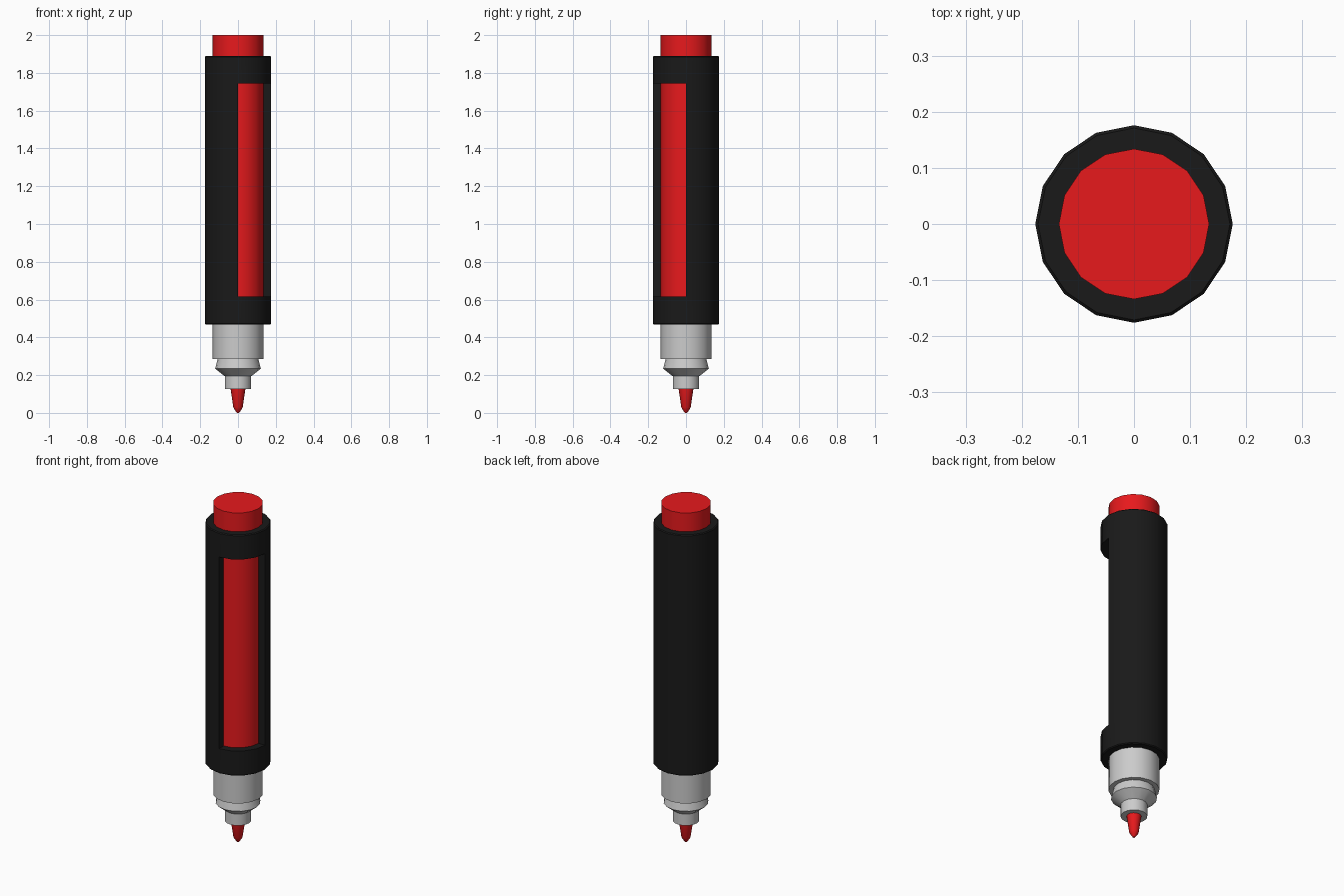
import bpy, bmesh, math

if "Cube" in bpy.data.objects:
    bpy.data.objects.remove(bpy.data.objects["Cube"])

SIDES = 16


def material(name, color):
    m = bpy.data.materials.new(name)
    m.diffuse_color = color
    m.use_nodes = True
    m.node_tree.nodes["Principled BSDF"].inputs["Base Color"].default_value = m.diffuse_color
    return m


def lathe(profile, tube=False):
    """Revolve (radius, z) points round z; tube closes the profile, else cap both ends."""
    bm = bmesh.new()
    rings = [[bm.verts.new((r * math.cos(2 * math.pi * k / SIDES),
                            r * math.sin(2 * math.pi * k / SIDES), z))
              for k in range(SIDES)] for r, z in profile]
    pairs = list(zip(rings, rings[1:]))
    if tube:
        pairs.append((rings[-1], rings[0]))
    else:
        bm.faces.new(rings[0])
        bm.faces.new(rings[-1])
    for a, b in pairs:
        for k in range(SIDES):
            n = (k + 1) % SIDES
            bm.faces.new((a[k], a[n], b[n], b[k]))
    return bm


def finish(name, bm, mat=None):
    bmesh.ops.recalc_face_normals(bm, faces=bm.faces[:])
    me = bpy.data.meshes.new(name)
    bm.to_mesh(me)
    bm.free()
    ob = bpy.data.objects.new(name, me)
    bpy.context.collection.objects.link(ob)
    if mat:
        me.materials.append(mat)
    bpy.ops.object.select_all(action='DESELECT')
    ob.select_set(True)
    bpy.context.view_layer.objects.active = ob
    bpy.ops.object.shade_smooth_by_angle(angle=math.radians(30))
    return ob


red = material("red", (0.8, 0.01, 0.012, 1))
black = material("black", (0.01, 0.01, 0.01, 1))

# Inner red barrel, visible at the top and through the window
finish("barrel", lathe([(0.134, 0.47), (0.134, 2.0)]), red)

# Black sleeve: a tube with a quarter-turn window at the front right
LOW, HIGH = 0.615, 1.745
sleeve = lathe([(0.134, 0.468), (0.171, 0.468), (0.176, 0.473), (0.176, LOW),
                (0.176, HIGH), (0.176, 1.884), (0.171, 1.889), (0.134, 1.889),
                (0.134, HIGH), (0.134, LOW)], tube=True)
window = []
for f in sleeve.faces:
    c = f.calc_center_median()
    if c.x > 0 and c.y < 0 and abs(c.z - (LOW + HIGH) / 2) < 0.1:
        window.append(f)
bmesh.ops.delete(sleeve, geom=window, context='FACES')
rim = [e for e in sleeve.edges if e.is_boundary]
bmesh.ops.bridge_loops(sleeve, edges=rim)
finish("sleeve", sleeve, black)

# Grey collar below the sleeve, with a flared step and a nib holder
finish("collar", lathe([(0.134, 0.47), (0.134, 0.286), (0.108, 0.286),
                        (0.121, 0.234), (0.07, 0.194), (0.07, 0.126)]))

# Red writing tip
finish("tip", lathe([(0.039, 0.126), (0.025, 0.03), (0.018, 0.016), (0.006, 0.0)]), red)
